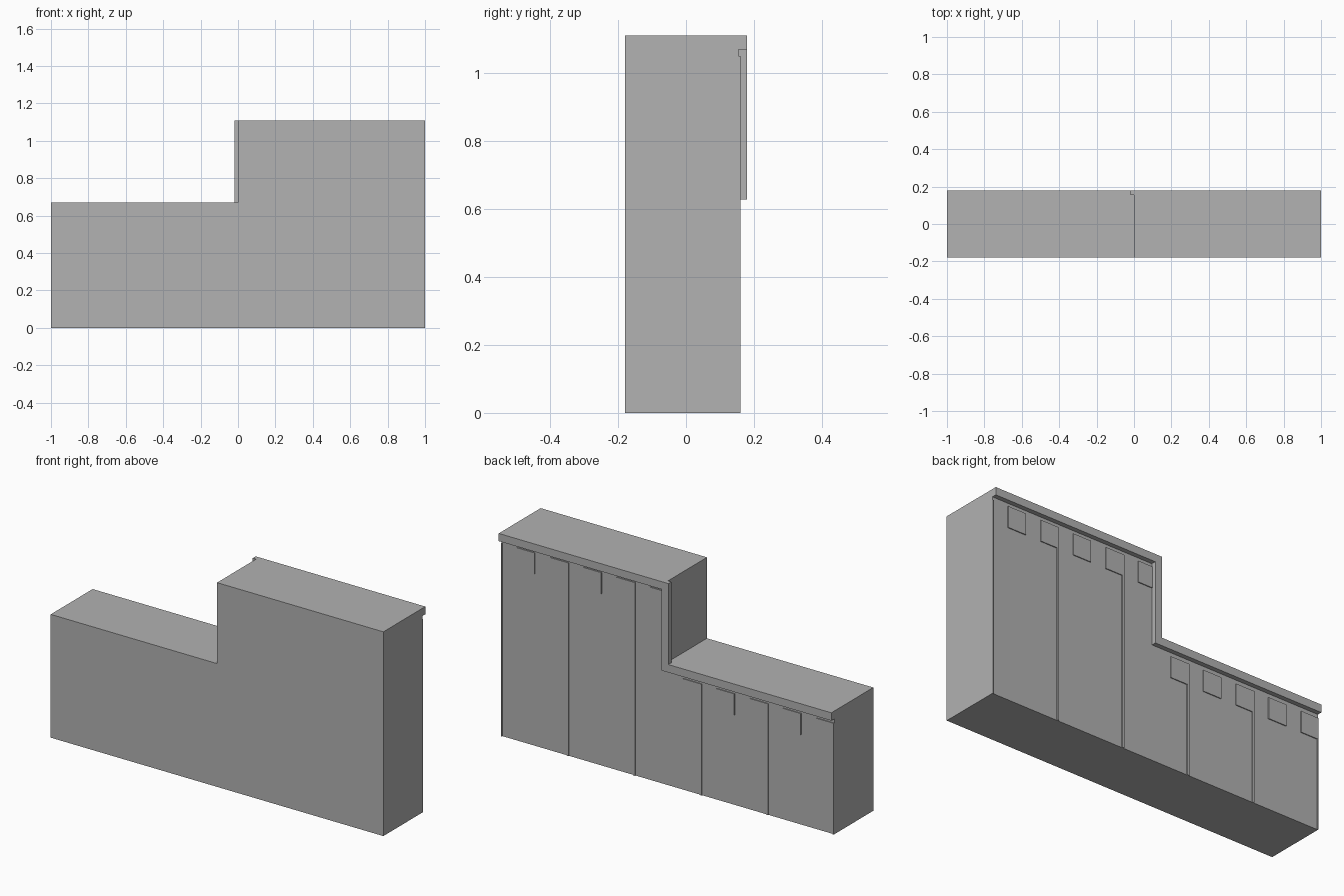
import bpy, bmesh

if "Cube" in bpy.data.objects:
    bpy.data.objects.remove(bpy.data.objects["Cube"])

grey = bpy.data.materials.new("plain_grey")
grey.diffuse_color = (0.445, 0.445, 0.445, 1)
grey.use_nodes = True
grey.node_tree.nodes["Principled BSDF"].inputs["Base Color"].default_value = grey.diffuse_color

Y_FRONT, Y_WALL, Y_RELIEF, Y_TRIM = -0.18, 0.155, 0.16, 0.18
LOW, HIGH = 0.67, 1.11


def extrude_profile(name, points, y0, y1):
    """Solid from an x-z outline, running from y0 to y1."""
    bm = bmesh.new()
    face = bm.faces.new([bm.verts.new((x, y0, z)) for x, z in points])
    ext = bmesh.ops.extrude_face_region(bm, geom=[face])
    verts = [g for g in ext["geom"] if isinstance(g, bmesh.types.BMVert)]
    bmesh.ops.translate(bm, verts=verts, vec=(0, y1 - y0, 0))
    bmesh.ops.recalc_face_normals(bm, faces=bm.faces)
    mesh = bpy.data.meshes.new(name)
    bm.to_mesh(mesh)
    bm.free()
    mesh.materials.append(grey)
    obj = bpy.data.objects.new(name, mesh)
    bpy.context.collection.objects.link(obj)
    return obj


def plate(name, x0, x1, z0, z1):
    return extrude_profile(name, [(x0, z0), (x1, z0), (x1, z1), (x0, z1)],
                           Y_WALL, Y_RELIEF)


# Stepped wall body
extrude_profile("wall_body", [(-1, 0), (1, 0), (1, HIGH), (0, HIGH),
                              (0, LOW), (-1, LOW)], Y_FRONT, Y_WALL)

# Coping trim following the step along the back
extrude_profile("coping_trim", [
    (-1, LOW), (-0.02, LOW), (-0.02, HIGH), (1, HIGH), (1, HIGH - 0.042),
    (0.02, HIGH - 0.042), (0.02, LOW - 0.043), (-1, LOW - 0.043)],
    Y_WALL, Y_TRIM)

# Thin vertical ribs dividing the back into bays
for i in range(6):
    x = 1 - 0.4 * i
    top = 1.05 if x > 0 else 0.605
    plate(f"rib_{i + 1}", max(x - 0.006, -1), min(x + 0.006, 1), 0, top)

# Row of raised square blocks below the coping
for i in range(10):
    x1 = 0.906 - 0.2 * i
    x0 = x1 - 0.108
    top = 1.05 if i < 5 else 0.605
    if i == 4:
        x0 = 0.02
    plate(f"square_block_{i + 1}", max(x0, -1), x1, top - 0.115, top)
